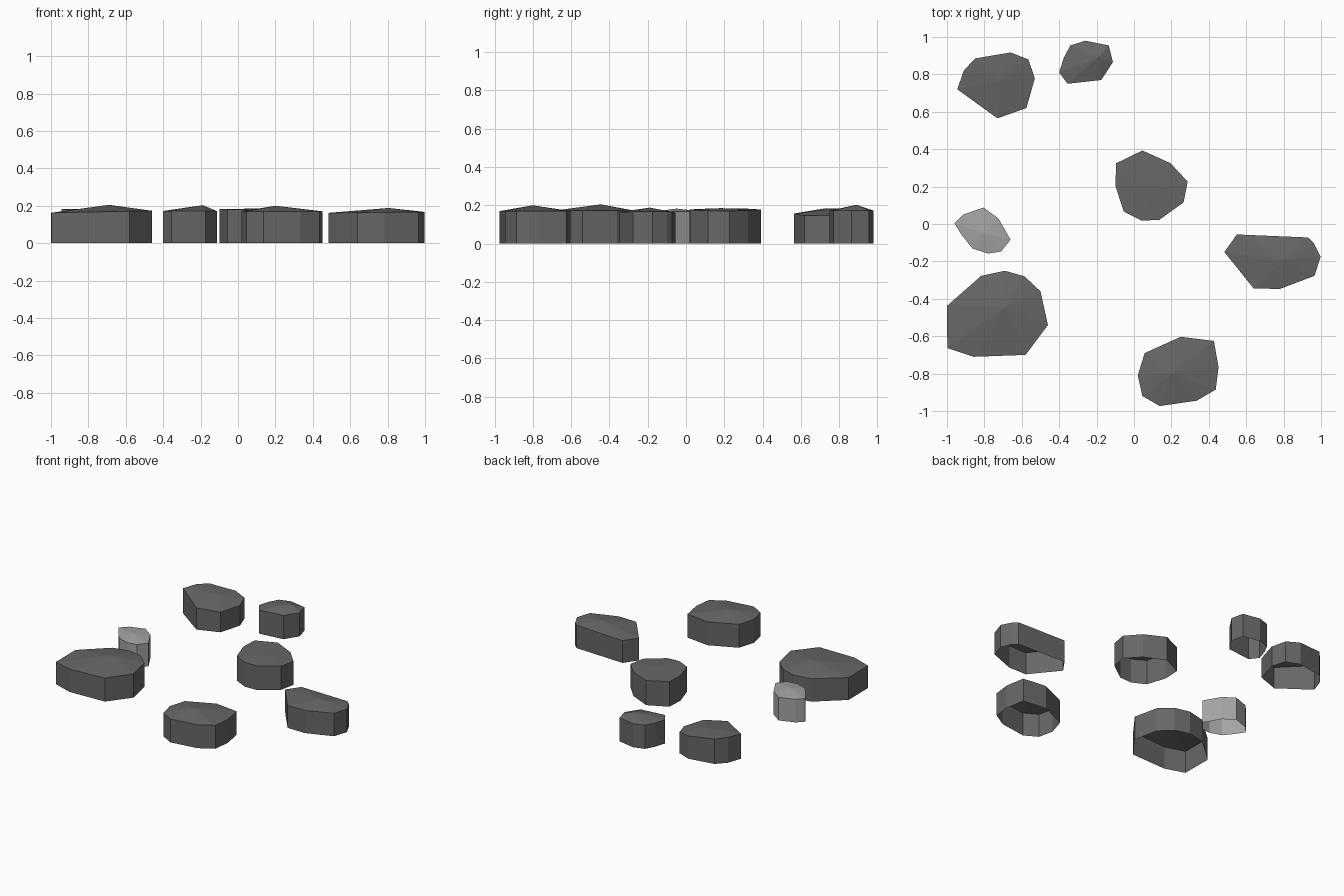
import bpy, bmesh


def material(name, rgb):
    m = bpy.data.materials.new(name)
    m.diffuse_color = (*rgb, 1)
    return m


DARK = material("dark stone grey", (0.135, 0.135, 0.135))
PALE = material("pale stone grey", (0.36, 0.375, 0.365))


def stone(name, mat, outline, apex, rim, tilt=(0, 0)):
    """Open-bottomed stone: upright walls, tilted rim, low faceted peak."""
    cx = sum(p[0] for p in outline) / len(outline)
    cy = sum(p[1] for p in outline) / len(outline)
    bm = bmesh.new()
    low = [bm.verts.new((x, y, 0)) for x, y in outline]
    top = [bm.verts.new((x, y, rim + tilt[0] * (x - cx) + tilt[1] * (y - cy)))
           for x, y in outline]
    peak = bm.verts.new(apex)
    for i in range(len(outline)):
        j = (i + 1) % len(outline)
        # outlines run clockwise seen from above
        bm.faces.new((low[j], low[i], top[i], top[j]))
        bm.faces.new((top[j], top[i], peak))
    mesh = bpy.data.meshes.new(name)
    bm.to_mesh(mesh)
    bm.free()
    mesh.materials.append(mat)
    bpy.context.collection.objects.link(bpy.data.objects.new(name, mesh))


# back left stones
stone("back_left_stone", DARK,
      [(-.945, .72), (-.91, .82), (-.85, .885), (-.66, .917), (-.565, .88),
       (-.53, .78), (-.575, .62), (-.73, .565)],
      (-.71, .77, .182), .165, (-.09, .04))
stone("back_small_stone", DARK,
      [(-.40, .81), (-.375, .89), (-.34, .955), (-.26, .98), (-.135, .955),
       (-.113, .865), (-.175, .77), (-.355, .75)],
      (-.19, .89, .203), .172)

# middle stones
stone("centre_stone", DARK,
      [(-.10, .205), (-.095, .325), (.045, .393), (.195, .325), (.287, .227),
       (.265, .115), (.135, .022), (.04, .018), (-.055, .067)],
      (.11, .18, .185), .177, (-.03, 0))
stone("pale_stone", PALE,
      [(-.96, .003), (-.915, .05), (-.805, .088), (-.725, .03), (-.66, -.083),
       (-.71, -.147), (-.78, -.158), (-.865, -.13), (-.92, -.06)],
      (-.80, -.05, .183), .168)
stone("right_stone", DARK,
      [(.483, -.15), (.55, -.056), (.93, -.072), (.96, -.10), (.998, -.175),
       (.965, -.277), (.78, -.347), (.64, -.345)],
      (.805, -.19, .188), .165, (.01, 0))

# front stones
stone("front_stone", DARK,
      [(.02, -.81), (.057, -.69), (.25, -.603), (.427, -.625), (.452, -.765),
       (.437, -.885), (.335, -.945), (.137, -.973), (.045, -.92)],
      (.20, -.80, .20), .17)
stone("front_left_stone", DARK,
      [(-1, -.438), (-.817, -.277), (-.69, -.25), (-.585, -.28), (-.50, -.36),
       (-.46, -.54), (-.58, -.70), (-.857, -.71), (-.998, -.663)],
      (-.69, -.445, .205), .168, (.02, 0))
